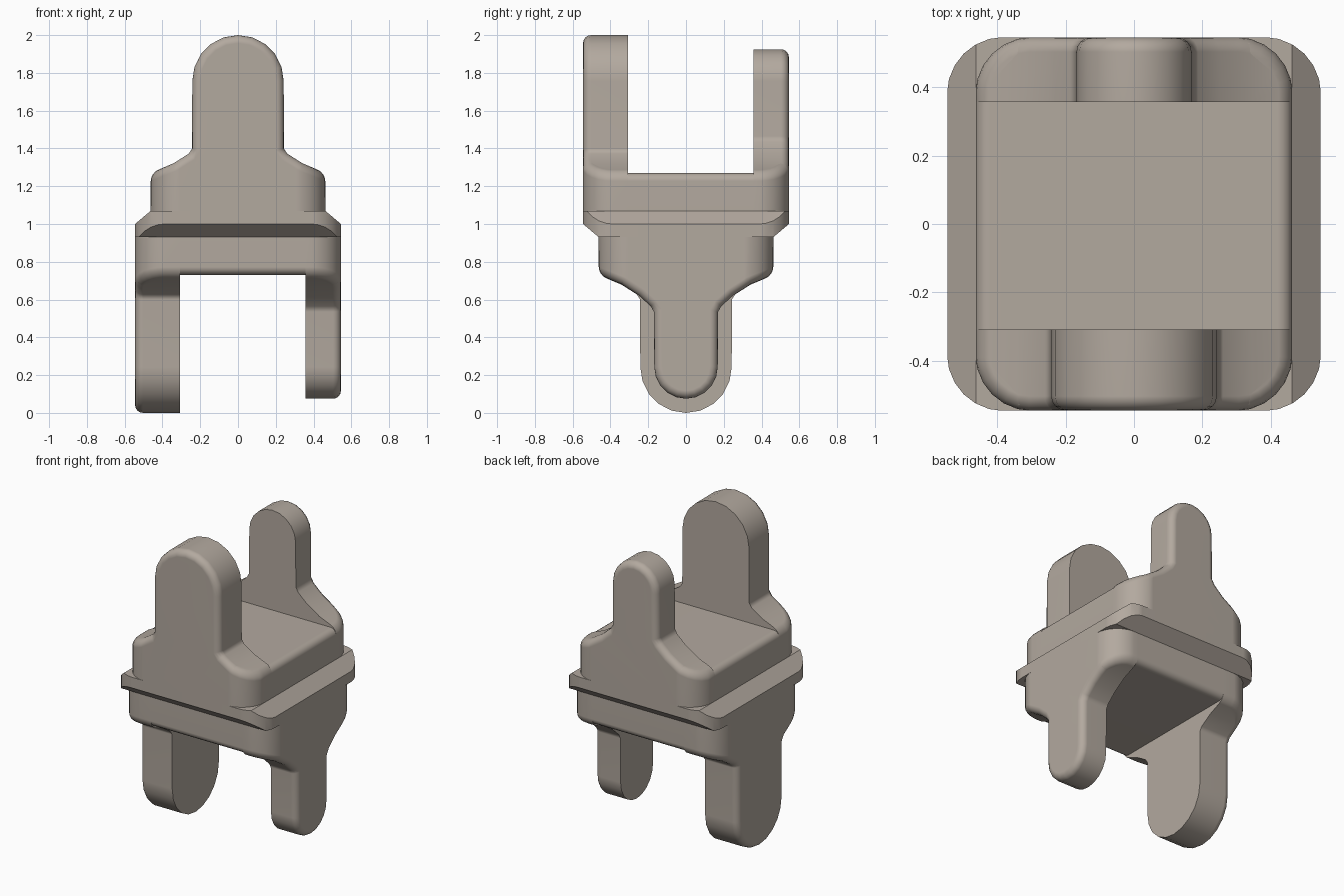
import bpy, bmesh
from math import sin, cos, pi
from mathutils import Matrix, Vector

if "Cube" in bpy.data.objects:
    bpy.data.objects.remove(bpy.data.objects["Cube"])

HX, HY, R, B = 0.462, 0.545, 0.165, 0.042   # half width, half depth, plan radius, edge rounding
Z0, ZF = 1.07, 1.27                         # block base and floor level


def cut(bm, co, no):
    """Slice off everything beyond a plane and cap the cut."""
    res = bmesh.ops.bisect_plane(bm, geom=bm.verts[:] + bm.edges[:] + bm.faces[:],
                                 dist=1e-5, plane_co=co, plane_no=no, clear_outer=True)
    edges = [e for e in res['geom_cut'] if isinstance(e, bmesh.types.BMEdge)]
    if edges:
        bmesh.ops.edgeloop_fill(bm, edges=edges)


def round_corner(bm, sx, sy, hx, hy, n=6):
    for i in range(n):
        a = (i + 0.5) * pi / 2 / n
        no = Vector((sx * cos(a), sy * sin(a), 0))
        cut(bm, Vector((sx * (hx - R), sy * (hy - R), 1)) + no * R, no)


def prism(points, y0, y1):
    bm = bmesh.new()
    f = bm.faces.new([bm.verts.new((x, y0, z)) for x, z in points])
    new = bmesh.ops.extrude_face_region(bm, geom=[f])['geom']
    bmesh.ops.translate(bm, vec=(0, y1 - y0, 0),
                        verts=[v for v in new if isinstance(v, bmesh.types.BMVert)])
    bmesh.ops.recalc_face_normals(bm, faces=bm.faces[:])
    return bm


def round_rim(bm, side):
    """Round the edges between the top contour and the outer walls."""
    bmesh.ops.recalc_face_normals(bm, faces=bm.faces[:])
    bm.normal_update()

    def is_top(f):
        c, n = f.calc_center_median(), f.normal
        return abs(n.y) < 1e-3 and c.z > Z0 + 1e-3 and not (abs(n.x) > .99 and abs(c.x) > HX - .01)

    def is_wall(f):
        return not is_top(f) and abs(f.normal.z) < .01 and not (f.normal.y * side < -.9) \
            and not (side == 0 and abs(f.normal.y) > .9)

    rim = [e for e in bm.edges if len(e.link_faces) == 2
           and any(map(is_top, e.link_faces)) and any(map(is_wall, e.link_faces))]
    bmesh.ops.bevel(bm, geom=rim, offset=B, offset_type='OFFSET', segments=4, profile=0.5,
                    affect='EDGES', clamp_overlap=False)


def mesh_of(name, bm):
    me = bpy.data.meshes.new(name)
    bmesh.ops.recalc_face_normals(bm, faces=bm.faces[:])
    bm.to_mesh(me)
    bm.free()
    return me


def ear(name, shoulder, r, top, inner, side, n=10):
    right = [(HX, Z0)] + shoulder
    arc = [(r * cos(i * pi / n), top - r + r * sin(i * pi / n)) for i in range(n + 1)]
    left = [(-x, z) for x, z in reversed(right)]
    bm = prism(right + arc + left, inner, side * HY)
    for sx in (-1, 1):
        round_corner(bm, sx, side, HX, HY)
    round_rim(bm, side)
    return mesh_of(name, bm)


# Tall front ear, short back ear and the floor between them
big = ear("tall_ear", [(HX, ZF), (.34, 1.322), (.26, 1.373), (.243, 1.40)], .242, 2.0, -.308, -1)
small = ear("short_ear", [(HX, ZF), (.34, 1.32), (.25, 1.378), (.187, 1.435), (.17, 1.465)],
            .168, 1.925, .357, 1)
bm = prism([(HX, Z0), (HX, ZF), (-HX, ZF), (-HX, Z0)], -.308, .357)
round_rim(bm, 0)
floor = mesh_of("floor", bm)

# Central plate: rounded square, bevelled on x above and on y below
bm = bmesh.new()
bmesh.ops.create_cube(bm, size=1, matrix=Matrix.Translation((0, 0, 1)) @
                      Matrix.Diagonal((2 * HY, 2 * HY, .14, 1)))
for s in (-1, 1):
    for t in (-1, 1):
        round_corner(bm, s, t, HY, HY)
for s in (-1, 1):
    cut(bm, (s * HY, 0, 1), Vector((s * .07, 0, HY - HX)).normalized())
    cut(bm, (0, s * HY, 1), Vector((0, s * .07, HX - HY)).normalized())
plate = mesh_of("plate", bm)

# Warm grey-brown finish
mat = bpy.data.materials.new("warm_grey")
mat.diffuse_color = (0.45, 0.398, 0.347, 1)
mat.use_nodes = True
mat.node_tree.nodes["Principled BSDF"].inputs["Base Color"].default_value = mat.diffuse_color

# The lower yoke is the upper one turned half a turn about the x=y diagonal
flip = Matrix.Translation((0, 0, 1)) @ Matrix.Rotation(pi, 4, Vector((1, 1, 0)).normalized()) \
    @ Matrix.Translation((0, 0, -1))
parts = [("central_plate", plate, Matrix())]
for prefix, m in (("upper", Matrix()), ("lower", flip)):
    parts += [(prefix + "_tall_ear", big, m), (prefix + "_short_ear", small, m),
              (prefix + "_floor", floor, m)]
for name, me, m in parts:
    ob = bpy.data.objects.new(name, me.copy())
    ob.data.transform(m)
    ob.data.materials.append(mat)
    bpy.context.collection.objects.link(ob)
    ob.select_set(True)
    bpy.context.view_layer.objects.active = ob
bpy.ops.object.shade_smooth_by_angle(angle=0.7)

# Keep the large flat faces flat in the shading
for ob in bpy.context.selected_objects:
    wn = ob.modifiers.new("flat_faces", 'WEIGHTED_NORMAL')
    wn.keep_sharp = True
